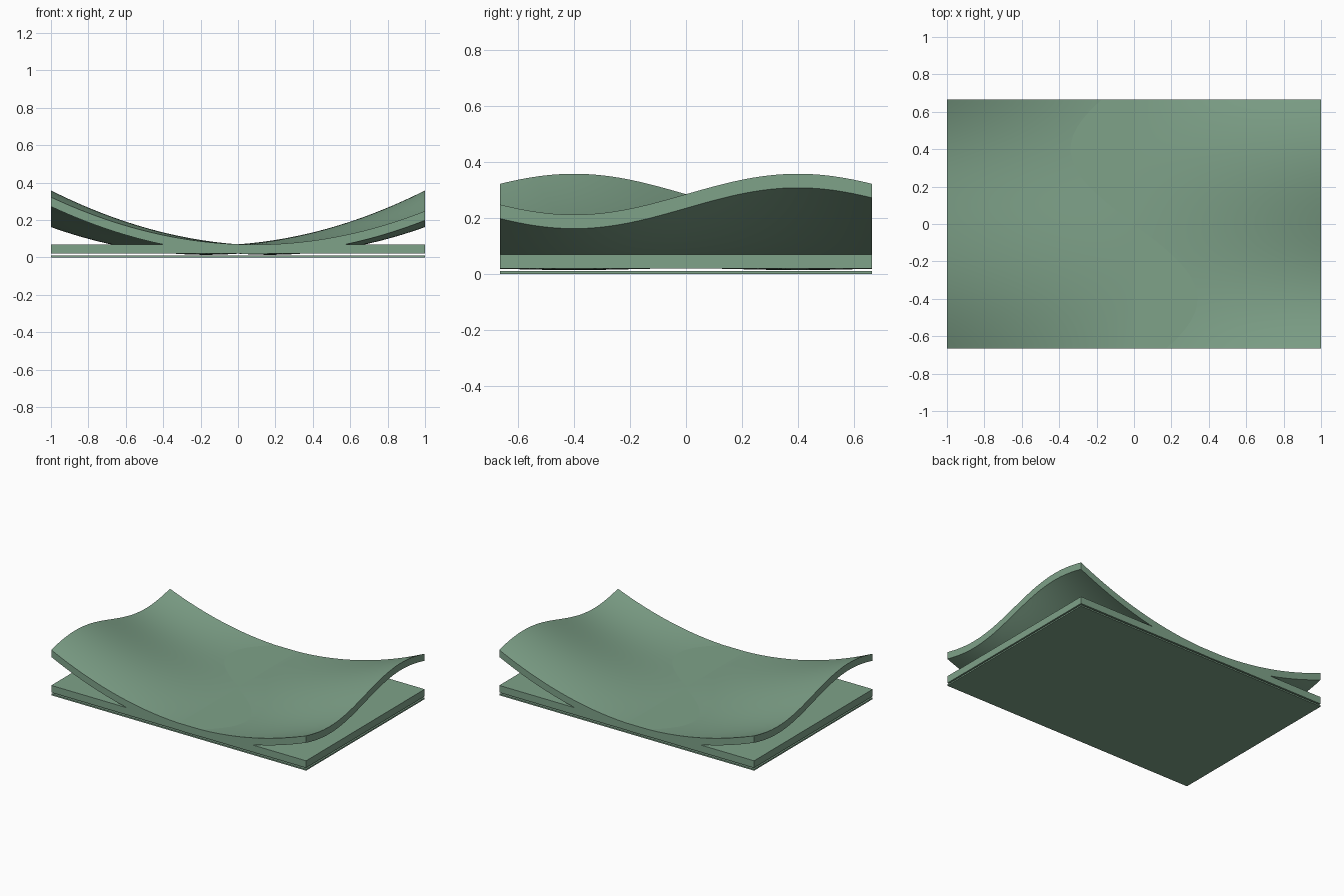
import bpy
import math

if "Cube" in bpy.data.objects:
    bpy.data.objects.remove(bpy.data.objects["Cube"])

HX, HY = 1.0, 0.665      # half sizes of all layers
THICK = 0.05
NX, NY = 80, 56

mat = bpy.data.materials.new("sage_green")
mat.diffuse_color = (0.21, 0.36, 0.25, 1)
mat.use_nodes = True
mat.node_tree.nodes["Principled BSDF"].inputs["Base Color"].default_value = mat.diffuse_color


def flat_layer(name, z0, z1):
    bpy.ops.mesh.primitive_cube_add(size=1, location=(0, 0, (z0 + z1) / 2))
    ob = bpy.context.object
    ob.name = name
    ob.scale = (2 * HX, 2 * HY, z1 - z0)
    bpy.ops.object.transform_apply(location=False, rotation=False, scale=True)
    ob.data.materials.append(mat)
    return ob


def height(x, y):
    # upward curl at both ends plus a twisting ripple
    return 0.07 + 0.215 * x * x + 0.073 * x * math.sin(math.pi * y / 0.8)


# thin backing sheet and the flat slab just above it
flat_layer("backing_sheet", 0.0, 0.01)
flat_layer("flat_slab", 0.02, 0.07)

# curved top sheet: upper and lower grids joined by a rim
verts, faces = [], []
W = NY + 1
N = (NX + 1) * W
for drop in (0, THICK):
    for i in range(NX + 1):
        for j in range(W):
            x = HX * (2 * i / NX - 1)
            y = HY * (2 * j / NY - 1)
            verts.append((x, y, height(x, y) - drop))
for i in range(NX):
    for j in range(NY):
        q = (i * W + j, (i + 1) * W + j, (i + 1) * W + j + 1, i * W + j + 1)
        faces.append(q)
        faces.append(tuple(N + k for k in reversed(q)))
rim = ([i * W for i in range(NX)] + [NX * W + j for j in range(NY)]
       + [i * W + NY for i in range(NX, 0, -1)] + [j for j in range(NY, 0, -1)])
for a, b in zip(rim, rim[1:] + rim[:1]):
    faces.append((b, a, a + N, b + N))

me = bpy.data.meshes.new("curved_sheet")
me.from_pydata(verts, [], faces)
me.update()
sheet = bpy.data.objects.new("curved_sheet", me)
bpy.context.collection.objects.link(sheet)
me.materials.append(mat)
bpy.ops.object.select_all(action='DESELECT')
sheet.select_set(True)
bpy.context.view_layer.objects.active = sheet
bpy.ops.object.shade_smooth_by_angle(angle=math.radians(30))
